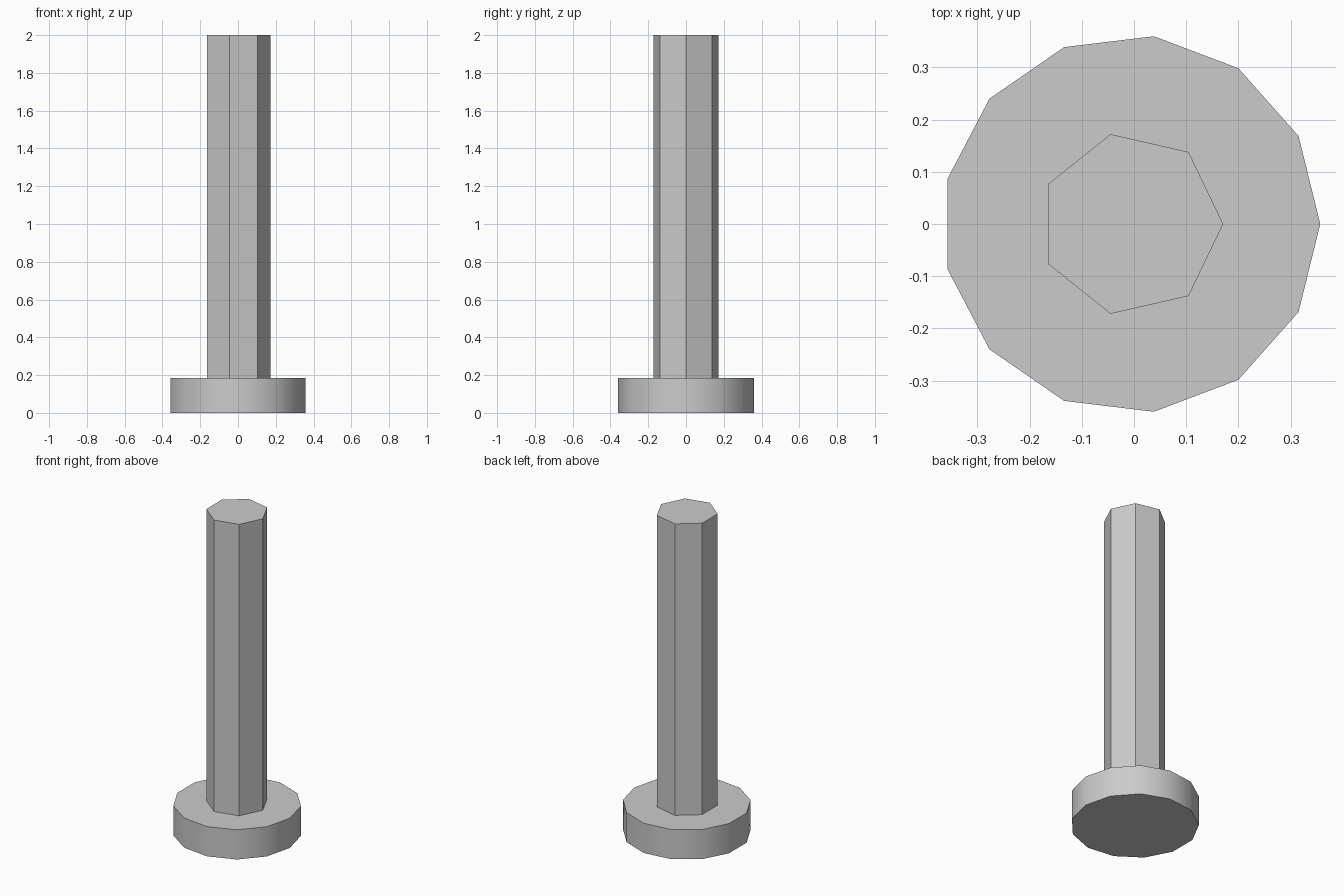
import bpy
import math

cube = bpy.data.objects.get("Cube")
if cube:
    bpy.data.objects.remove(cube, do_unlink=True)

GREY = (0.6, 0.6, 0.6, 1.0)
metal = bpy.data.materials.new("plain grey")
metal.use_nodes = True
metal.diffuse_color = GREY
metal.node_tree.nodes["Principled BSDF"].inputs["Base Color"].default_value = GREY

CENTRE_X = -0.0055
HEAD_TOP = 0.185


def prism(name, sides, radius, bottom, top):
    """Upright prism with one corner pointing along +x."""
    bpy.ops.mesh.primitive_cylinder_add(
        vertices=sides, radius=radius, depth=top - bottom,
        location=(CENTRE_X, 0, (bottom + top) / 2))
    obj = bpy.context.object
    obj.name = name
    # The primitive starts on +y, so turn its first corner to +x
    obj.rotation_euler.z = -math.pi / 2
    bpy.ops.object.transform_apply(location=False, rotation=True, scale=False)
    obj.data.materials.append(metal)
    # Smooths the shallow corners of the head, keeps the shank faceted
    bpy.ops.object.shade_smooth_by_angle(angle=math.radians(30))
    return obj


# Wide round head at the foot
prism("head", 13, 0.3625, 0, HEAD_TOP)

# Tall seven-sided shank standing on the head
prism("shank", 7, 0.1765, HEAD_TOP, 2)
